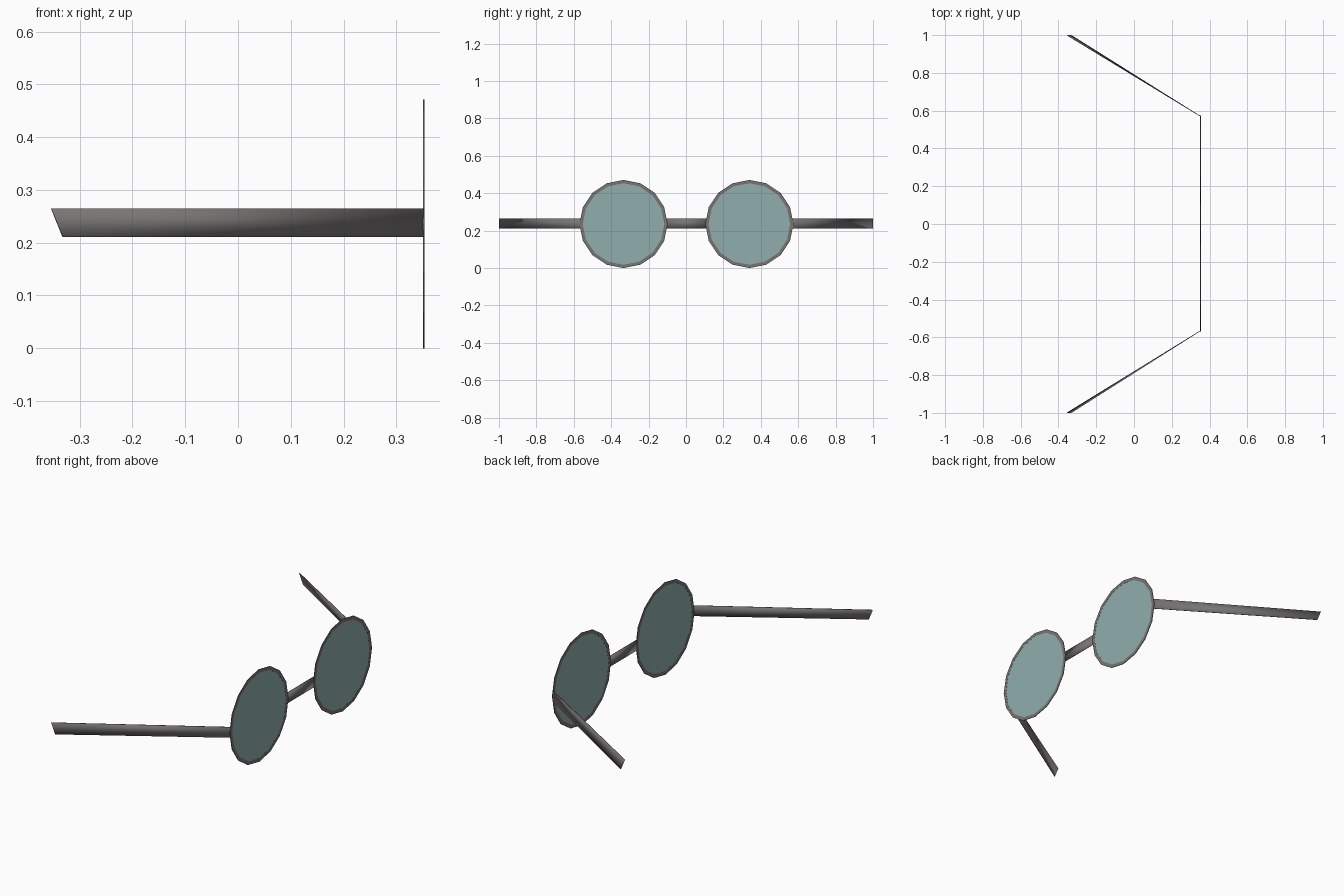
import bpy, bmesh, math
from mathutils import Vector

if "Cube" in bpy.data.objects:
    bpy.data.objects.remove(bpy.data.objects["Cube"])

PLANE_X = 0.352      # plane of the lenses
MID_Z = 0.2355
R_OUT, R_IN = 0.2355, 0.218
Z_LOW, Z_HIGH = 0.211, 0.265
THICK = 0.003


def material(name, rgb):
    m = bpy.data.materials.new(name)
    m.diffuse_color = (*rgb, 1)
    m.use_nodes = True
    m.node_tree.nodes["Principled BSDF"].inputs["Base Color"].default_value = m.diffuse_color
    return m


frame_mat = material("frame grey", (0.19, 0.175, 0.175))
lens_mat = material("lens teal", (0.28, 0.42, 0.42))


def finish(bm, name, mat, smooth=False):
    bmesh.ops.recalc_face_normals(bm, faces=bm.faces)
    for f in bm.faces:
        f.smooth = smooth
    me = bpy.data.meshes.new(name)
    bm.to_mesh(me)
    bm.free()
    me.materials.append(mat)
    ob = bpy.data.objects.new(name, me)
    bpy.context.collection.objects.link(ob)
    return ob


def circle(bm, r, cy, x):
    # 16-sided loop facing along x
    return [bm.verts.new((x, cy + r * math.cos(i * math.tau / 16),
                          MID_Z + r * math.sin(i * math.tau / 16))) for i in range(16)]


def rim(name, cy):
    bm = bmesh.new()
    a, b = PLANE_X - THICK / 2, PLANE_X + THICK / 2
    loops = [circle(bm, R_OUT, cy, a), circle(bm, R_OUT, cy, b),
             circle(bm, R_IN, cy, b), circle(bm, R_IN, cy, a)]
    for k in range(4):
        p, q = loops[k], loops[(k + 1) % 4]
        for i in range(16):
            j = (i + 1) % 16
            bm.faces.new((p[i], p[j], q[j], q[i]))
    return finish(bm, name, frame_mat)


def lens(name, cy):
    bm = bmesh.new()
    p = circle(bm, R_IN, cy, PLANE_X - 0.001)
    q = circle(bm, R_IN, cy, PLANE_X + 0.001)
    bm.faces.new(p)
    bm.faces.new(q)
    for i in range(16):
        j = (i + 1) % 16
        bm.faces.new((p[i], p[j], q[j], q[i]))
    return finish(bm, name, lens_mat)


def strip(name, corners, offset):
    # thin plate: four corners thickened along offset
    bm = bmesh.new()
    p = [bm.verts.new(Vector(c) - offset / 2) for c in corners]
    q = [bm.verts.new(Vector(c) + offset / 2) for c in corners]
    bm.faces.new(p)
    bm.faces.new(q)
    for i in range(4):
        j = (i + 1) % 4
        bm.faces.new((p[i], p[j], q[j], q[i]))
    return finish(bm, name, frame_mat, True)


for side, s, cy in (("left", -1, -0.334), ("right", 1, 0.339)):
    rim(side + "_rim", cy)
    lens(side + "_lens", cy)
    # temple arm, splayed outward, with a slanted slightly twisted end
    hinge_y = cy + s * 0.231
    strip(side + "_temple",
          [(PLANE_X, hinge_y, Z_LOW), (PLANE_X, hinge_y, Z_HIGH),
           (-0.354, s * 0.999, Z_HIGH), (-0.332, s * 0.999, Z_LOW)],
          Vector((0.52, s * 0.85, 0)) * THICK)

# bridge between the rims
strip("bridge", [(PLANE_X, -0.104, Z_LOW), (PLANE_X, -0.104, Z_HIGH),
                 (PLANE_X, 0.109, Z_HIGH), (PLANE_X, 0.109, Z_LOW)],
      Vector((THICK, 0, 0)))
